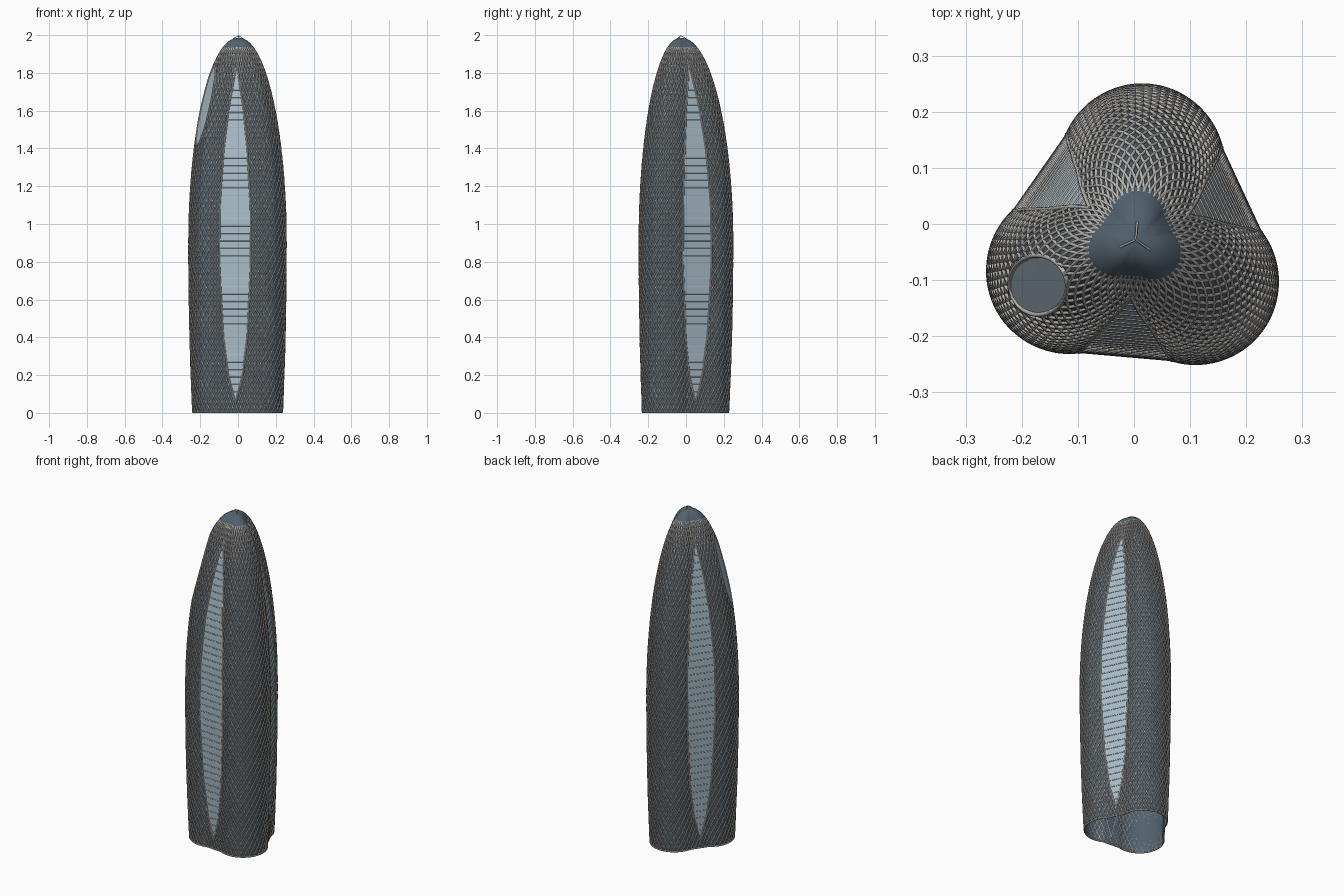
import bpy
import bmesh
from math import sin, cos, asin, atan2, sqrt, pi, radians, tau
from mathutils import Vector

if "Cube" in bpy.data.objects:
    bpy.data.objects.remove(bpy.data.objects["Cube"])

CX, CY = 0.003, -0.028            # axis of the tower
LOBE_D, LOBE_R, FILL = 0.13, 0.143, 0.197
LOBES = [radians(a) for a in (85, 205, 325)]
SLOTS = [a + pi for a in LOBES]
BELLY, RISE = 0.9, 1.085          # height of widest floor, and from there to the tip
LATTICE_TOP = 1.935
SLOT_WIDTH = [(0.05, 0), (0.2, 0.038), (0.4, 0.062), (0.8, 0.08), (1.1, 0.077),
              (1.4, 0.06), (1.6, 0.04), (1.85, 0)]


def material(name, rgb):
    m = bpy.data.materials.new(name)
    m.use_nodes = True
    m.diffuse_color = (*rgb, 1)
    m.node_tree.nodes["Principled BSDF"].inputs["Base Color"].default_value = (*rgb, 1)
    return m


SLATE = material("slate_blue", (0.085, 0.12, 0.152))
GLASS = material("pale_blue_glass", (0.39, 0.51, 0.58))
STEEL = material("warm_grey_steel", (0.53, 0.515, 0.485))


def scale_at(z):
    if z < BELLY:
        return 1 - 0.08 * ((BELLY - z) / BELLY) ** 2
    return sqrt(max(0, 1 - ((z - BELLY) / RISE) ** 2))


def outline(th):
    """Radius of the three-lobed plan, with nearly filled grooves."""
    r = 0
    for a in LOBES:
        r = max(r, LOBE_D * cos(th - a) + sqrt(LOBE_R ** 2 - (LOBE_D * sin(th - a)) ** 2))
    for a in SLOTS:
        if cos(th - a) > 0.9:
            r = max(r, FILL / cos(th - a))
    return r


def radius(th, z):
    """Radius at a height, and whether the slanted oval cut trims it."""
    r = outline(th) * scale_at(z)
    c = cos(th - LOBES[1])
    if c > 0.5 and z > 1.2:
        flat = (0.232 - (z - 1.45) * 0.243) / c
        if flat < r:
            return flat, True
    return r, False


def point(th, z, off=0.0):
    r = radius(th, z)[0] + off * min(1, 6 * scale_at(z))
    return Vector((CX + r * cos(th), CY + r * sin(th), z))


def slot_half(z):
    for (z0, w0), (z1, w1) in zip(SLOT_WIDTH, SLOT_WIDTH[1:]):
        if z0 <= z <= z1:
            return w0 + (w1 - w0) * (z - z0) / (z1 - z0)
    return 0


def slot_angle(z):
    return atan2(slot_half(z), FILL * scale_at(z))


def is_open(th, z):
    """True where the lattice leaves a gap."""
    if radius(th, z)[1]:
        return True
    return any(cos(th - a) > cos(slot_angle(z)) for a in SLOTS)


def finish(obj, mat, angle=40):
    obj.data.materials.clear()
    obj.data.materials.append(mat)
    bpy.ops.object.select_all(action='DESELECT')
    obj.select_set(True)
    bpy.context.view_layer.objects.active = obj
    if obj.type == 'CURVE':
        bpy.ops.object.convert(target='MESH')
    bpy.ops.object.shade_smooth_by_angle(angle=radians(angle))


def surface(name, rows, mat, closed=True):
    """Skin a list of equal rows of points."""
    bm = bmesh.new()
    grid = [[bm.verts.new(p) for p in row] for row in rows]
    n = len(rows[0])
    for lo, hi in zip(grid, grid[1:]):
        for i in range(n if closed else n - 1):
            j = (i + 1) % n
            bm.faces.new((lo[i], lo[j], hi[j], hi[i]))
    bmesh.ops.remove_doubles(bm, verts=bm.verts, dist=0.00005)
    me = bpy.data.meshes.new(name)
    bm.to_mesh(me)
    bm.free()
    obj = bpy.data.objects.new(name, me)
    bpy.context.collection.objects.link(obj)
    finish(obj, mat)


def tubes(name, paths, thick, mat, cyclic=False):
    cu = bpy.data.curves.new(name, 'CURVE')
    cu.dimensions = '3D'
    cu.bevel_depth = thick
    cu.bevel_resolution = 1
    for path in paths:
        sp = cu.splines.new('POLY')
        sp.points.add(len(path) - 1)
        for p, co in zip(sp.points, path):
            p.co = (*co, 1)
        sp.use_cyclic_u = cyclic
    obj = bpy.data.objects.new(name, cu)
    bpy.context.collection.objects.link(obj)
    finish(obj, mat, 70)


def runs(samples):
    """Split a path wherever it crosses an opening."""
    out, run = [], []
    for th, z in samples:
        if is_open(th, z):
            if len(run) > 1:
                out.append(run)
            run = []
        else:
            run.append(point(th, z, 0.003))
    if len(run) > 1:
        out.append(run)
    return out


# Inner shell, open at the base, and the smooth cap
turn = [tau * i / 120 for i in range(120)]
levels = [LATTICE_TOP * k / 70 for k in range(71)]
surface("inner_shell", [[point(t, z) for t in turn] for z in levels], SLATE)
start = asin((1.925 - BELLY) / RISE)
cap_levels = [BELLY + RISE * sin(start + (pi / 2 - start) * k / 12) for k in range(13)]
surface("top_cap", [[point(t, z, 0.006) for t in turn] for z in cap_levels], SLATE)

# Diagonal lattice, both directions
STRANDS, STEPS, TWIST = 56, 120, 0.6 * tau
for name, sign in (("lattice_rising_left", 1), ("lattice_rising_right", -1)):
    paths = []
    for k in range(STRANDS):
        paths += runs([(tau * k / STRANDS + sign * TWIST * s / STEPS,
                        0.003 + (LATTICE_TOP - 0.003) * s / STEPS) for s in range(STEPS + 1)])
    tubes(name, paths, 0.0032, STEEL)
tubes("base_ring", [[point(t, 0.004, 0.002) for t in turn]], 0.004, STEEL, True)

# Glazed slots with floor lines and rims
slot_levels = [0.05 + 0.02 * k for k in range(91)]
rims, floors = [], []
for n, a in enumerate(SLOTS):
    left = [point(a - slot_angle(z), z, 0.003) for z in slot_levels]
    right = [point(a + slot_angle(z), z, 0.003) for z in slot_levels]
    surface(f"slot_glass_{n + 1}", list(zip(left, right)), GLASS, closed=False)
    rims += [left, right]
    floors += list(zip(left, right))[3:88:2]
tubes("slot_rims", rims, 0.0042, STEEL)
tubes("floor_edges", floors, 0.0025, STEEL)

# Oval window cut into one lobe
edge = []
for k in range(48):
    ang, reach = tau * k / 48, 0.0
    while reach < 1.5 and radius(LOBES[1] + reach * cos(ang), 1.63 + 0.35 * reach * sin(ang))[1]:
        reach += 0.005
    edge.append(point(LOBES[1] + reach * cos(ang), 1.63 + 0.35 * reach * sin(ang), 0.002))
middle = point(LOBES[1], 1.63, 0.002)
surface("oval_window", [edge, [middle] * len(edge)], GLASS)
tubes("oval_rim", [edge], 0.0045, STEEL, True)

# Small tripod on the tip
tip = Vector((CX, CY, 1.997))
legs = [(tip, tip + Vector((0.032 * cos(a), 0.032 * sin(a), -0.016))) for a in LOBES]
tubes("tip_tripod", legs, 0.002, STEEL)
